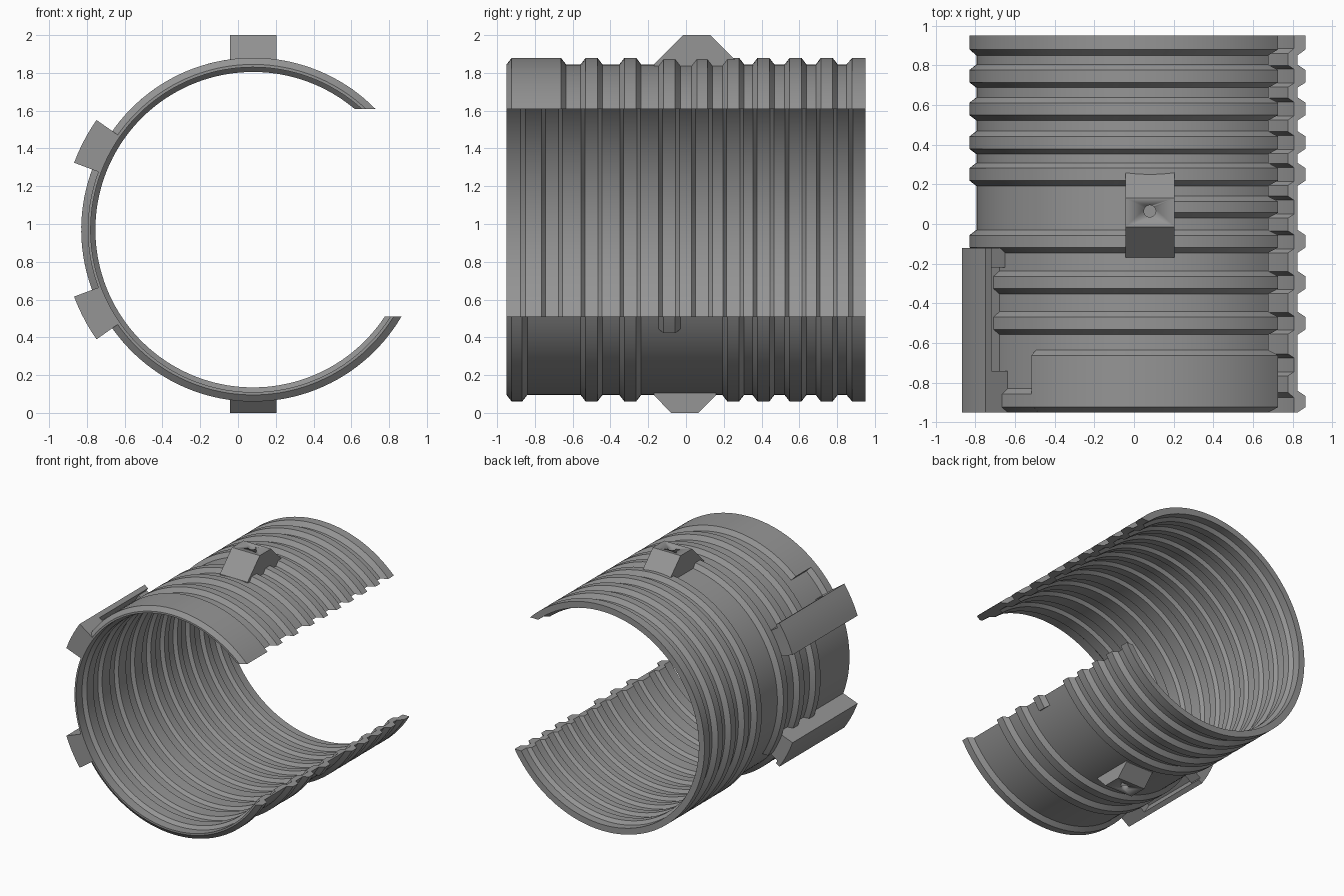
import bpy, bmesh, math

if "Cube" in bpy.data.objects:
    bpy.data.objects.remove(bpy.data.objects["Cube"])

CX, CZ = 0.08, 0.97            # axis of the tube (runs along y)
Z_TOP, Z_LOW = 0.64, -0.46     # horizontal cuts, relative to the axis
R_IN, R_GROOVE, R_OUT = 0.835, 0.875, 0.91

grey = bpy.data.materials.new("mid grey")
grey.diffuse_color = (0.30, 0.30, 0.30, 1)
grey.use_nodes = True
grey.node_tree.nodes["Principled BSDF"].inputs["Base Color"].default_value = grey.diffuse_color


def finish(bm, name):
    bmesh.ops.recalc_face_normals(bm, faces=bm.faces)
    me = bpy.data.meshes.new(name)
    bm.to_mesh(me)
    bm.free()
    ob = bpy.data.objects.new(name, me)
    bpy.context.collection.objects.link(ob)
    me.materials.append(grey)
    bpy.ops.object.select_all(action='DESELECT')
    ob.select_set(True)
    bpy.context.view_layer.objects.active = ob
    bpy.ops.object.shade_smooth_by_angle(angle=math.radians(20))
    return ob


def sweep(name, profile, a0=None, a1=None):
    """Sweep a closed (y, r) profile round the axis; None ends at the flat cut."""
    def ends(r):
        s = math.asin(Z_TOP / r) if a0 is None else math.radians(a0)
        e = 2 * math.pi + math.asin(Z_LOW / r) if a1 is None else math.radians(a1)
        return s, e
    s, e = ends(R_OUT)
    n = max(4, int(math.degrees(e - s) / 2.5))
    bm = bmesh.new()
    rings = []
    for i in range(n + 1):
        ring = []
        for y, r in profile:
            s, e = ends(r)
            a = s + (e - s) * i / n
            ring.append(bm.verts.new((CX + r * math.cos(a), y, CZ + r * math.sin(a))))
        rings.append(ring)
    m = len(profile)
    for p, q in zip(rings, rings[1:]):
        for j in range(m):
            k = (j + 1) % m
            bm.faces.new((p[j], p[k], q[k], q[j]))
    bm.faces.new(rings[0])
    bm.faces.new(rings[-1][::-1])
    return finish(bm, name)


def box(name, y0, y1, r0, r1, a0, a1):
    return sweep(name, [(y0, r0), (y1, r0), (y1, r1), (y0, r1)], a0, a1)


def ridge(name, y0, y1, a0=None, a1=None, c=0.027):
    base = R_GROOVE - 0.01
    sweep(name, [(y0, base), (y1, base), (y1, R_GROOVE), (y1 - c, R_OUT),
                 (y0 + c, R_OUT), (y0, R_GROOVE)], a0, a1)


# tube wall: smooth outside, grooved inside
centres = [-0.71, -0.50, -0.295, -0.09, 0.085, 0.25, 0.41, 0.58, 0.745]
inner = [(-0.95, 0.86), (-0.875, 0.86), (-0.85, R_IN)]
for c in centres:
    inner += [(c - 0.055, R_IN), (c - 0.035, 0.86), (c + 0.035, 0.86), (c + 0.055, R_IN)]
inner += [(0.86, R_IN), (0.885, 0.86), (0.95, 0.86)]
sweep("tube_wall", inner + [(0.95, R_GROOVE), (-0.95, R_GROOVE)])

# full ridges
for i, c in enumerate([-0.50, -0.295, 0.25, 0.41, 0.58, 0.745]):
    ridge(f"ridge_{i}", c - 0.058, c + 0.058)
g = R_GROOVE - 0.01
sweep("back_rim", [(0.85, g), (0.95, g), (0.95, R_OUT), (0.88, R_OUT), (0.85, R_GROOVE)])

# partial ridges
ridge("middle_ridge", -0.145, -0.03, None, 212)
ridge("middle_ridge_stub", -0.145, -0.03, 323, None)
ridge("short_ridge", 0.03, 0.14, None, 86)

# front rim: wide band above, narrow rim beside and below
ridge("front_band", -0.95, -0.635, None, 131)
ridge("front_rim_upper", -0.95, -0.83, 130, 145.5)
ridge("front_rim_lower", -0.95, -0.84, 214, None)

# side rails: overhanging plate, web and end blocks, mirrored above and below
for side, flip in (("upper", False), ("lower", True)):
    def span(a0, a1):
        return (360 - a1, 360 - a0) if flip else (a0, a1)
    box(f"{side}_rail_plate", -0.95, -0.12, 0.975, 1.012, *span(145, 159.5))
    box(f"{side}_rail_web", -0.95, -0.12, 0.865, 0.98, *span(150, 159.5))
    box(f"{side}_rail_front_block", -0.95, -0.74, 0.865, 0.98, *span(145, 151))
    box(f"{side}_rail_back_block", -0.22, -0.12, 0.865, 0.98, *span(146.5, 151))


def lug(name, outline, hole_y, z_face):
    """Trapezoid lug extruded along x with a blind hole in its flat face."""
    bm = bmesh.new()
    lo, hi = [[bm.verts.new((x, y, z)) for y, z in outline] for x in (-0.043, 0.205)]
    n = len(outline)
    bm.faces.new(lo)
    bm.faces.new(hi[::-1])
    for j in range(n):
        k = (j + 1) % n
        bm.faces.new((lo[j], lo[k], hi[k], hi[j]))
    ob = finish(bm, name)
    bm = bmesh.new()
    bmesh.ops.create_cone(bm, cap_ends=True, segments=24, radius1=0.03, radius2=0.03, depth=0.1)
    cutter = finish(bm, name + "_hole_cutter")
    cutter.location = (CX, hole_y, z_face)
    cutter.hide_render = True
    cutter.hide_set(True)
    mod = ob.modifiers.new("hole", 'BOOLEAN')
    mod.operation = 'DIFFERENCE'
    mod.object = cutter
    mod.solver = 'EXACT'


# lugs on the top and bottom
lug("top_lug", [(-0.17, 1.83), (-0.17, 1.845), (-0.015, 2.0), (0.13, 2.0),
                (0.265, 1.865), (0.265, 1.83)], 0.065, 2.0)
lug("bottom_lug", [(-0.17, 0.11), (-0.17, 0.095), (-0.08, 0.0), (0.065, 0.0),
                   (0.16, 0.095), (0.16, 0.11)], -0.01, 0.0)
